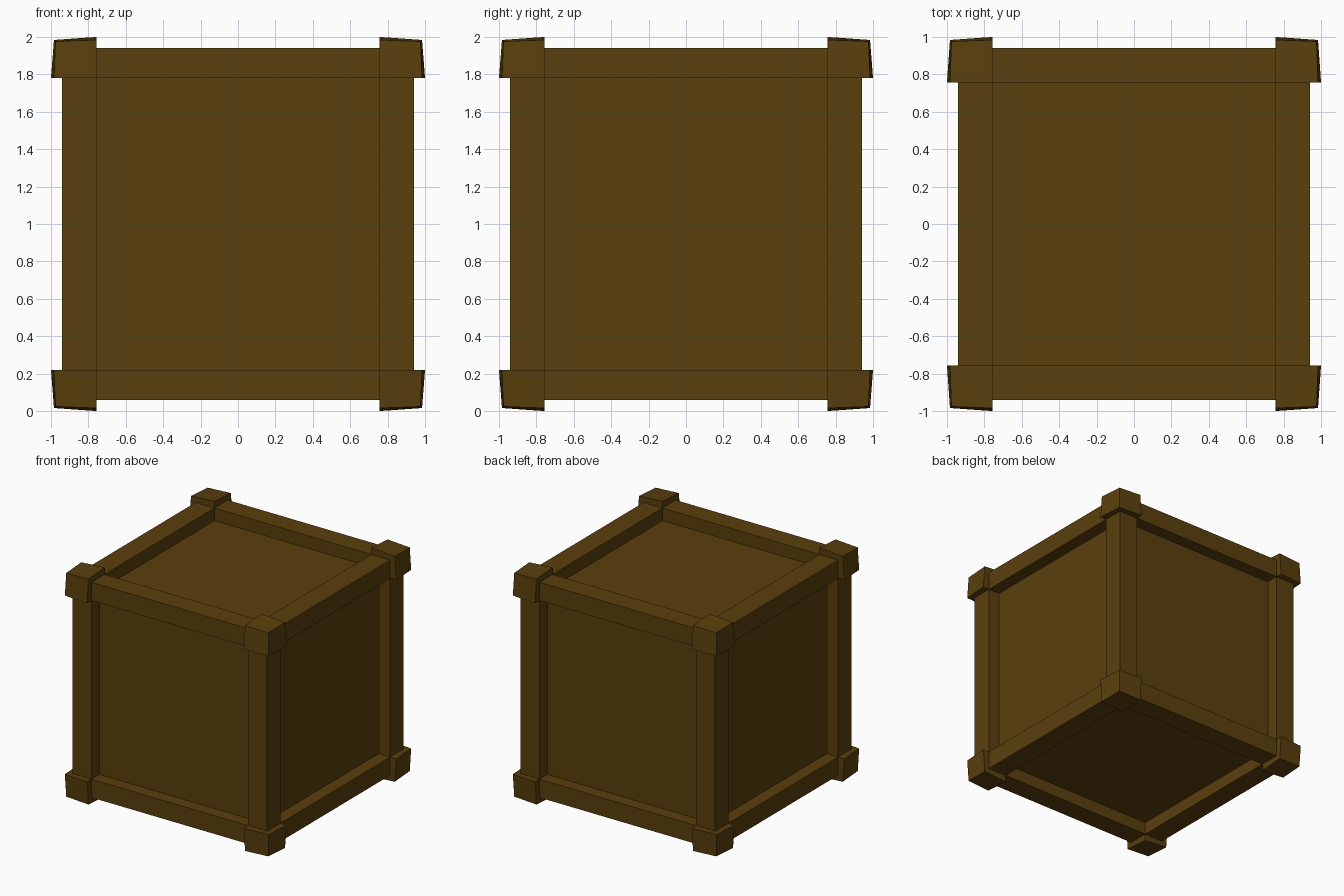
import bpy, bmesh
from itertools import product

if "Cube" in bpy.data.objects:
    bpy.data.objects.remove(bpy.data.objects["Cube"])

CENTRE = 1.0
IN = (0.757, 0.757, 0.78)      # inner edge of the frame on each axis
BEAM = 0.94                    # outer face of the beams
PANEL = 0.83                   # recessed panel faces
TAPER = {1: 1.0, 2: 0.984, 3: 0.976}   # cap reach by number of outward axes

wood = bpy.data.materials.new("brown_wood")
wood.diffuse_color = (0.103, 0.050, 0.004, 1)
wood.use_nodes = True
wood.node_tree.nodes["Principled BSDF"].inputs["Base Color"].default_value = wood.diffuse_color


def box(name, lo, hi, shape=None):
    """Box from lo to hi about the crate centre; shape may move each corner."""
    bm = bmesh.new()
    bmesh.ops.create_cube(bm, size=2)
    for v in bm.verts:
        bits = [c > 0 for c in v.co]
        v.co = shape(bits) if shape else [hi[i] if bits[i] else lo[i] for i in range(3)]
        v.co.z += CENTRE
    bmesh.ops.recalc_face_normals(bm, faces=bm.faces)
    me = bpy.data.meshes.new(name)
    bm.to_mesh(me)
    bm.free()
    me.materials.append(wood)
    ob = bpy.data.objects.new(name, me)
    bpy.context.collection.objects.link(ob)
    return ob


# Recessed panels: one inner box shows on all six sides
box("panels", (-PANEL,) * 3, (PANEL,) * 3)

# Twelve frame beams, four along each axis
for axis, label in enumerate(("cross_beam", "side_beam", "post")):
    a, b = [i for i in range(3) if i != axis]
    for sa, sb in product((-1, 1), repeat=2):
        lo, hi = [0] * 3, [0] * 3
        lo[axis], hi[axis] = -IN[axis], IN[axis]
        for i, s in ((a, sa), (b, sb)):
            lo[i], hi[i] = sorted((s * IN[i], s * BEAM))
        box(label, lo, hi)

# Eight corner caps, tapering slightly towards the outer corner
for signs in product((-1, 1), repeat=3):
    def cap(bits, signs=signs):
        out = [bits[i] == (signs[i] > 0) for i in range(3)]
        reach = TAPER.get(sum(out), 1.0)
        return [signs[i] * (reach if out[i] else IN[i]) for i in range(3)]
    box("corner_cap", None, None, cap)
